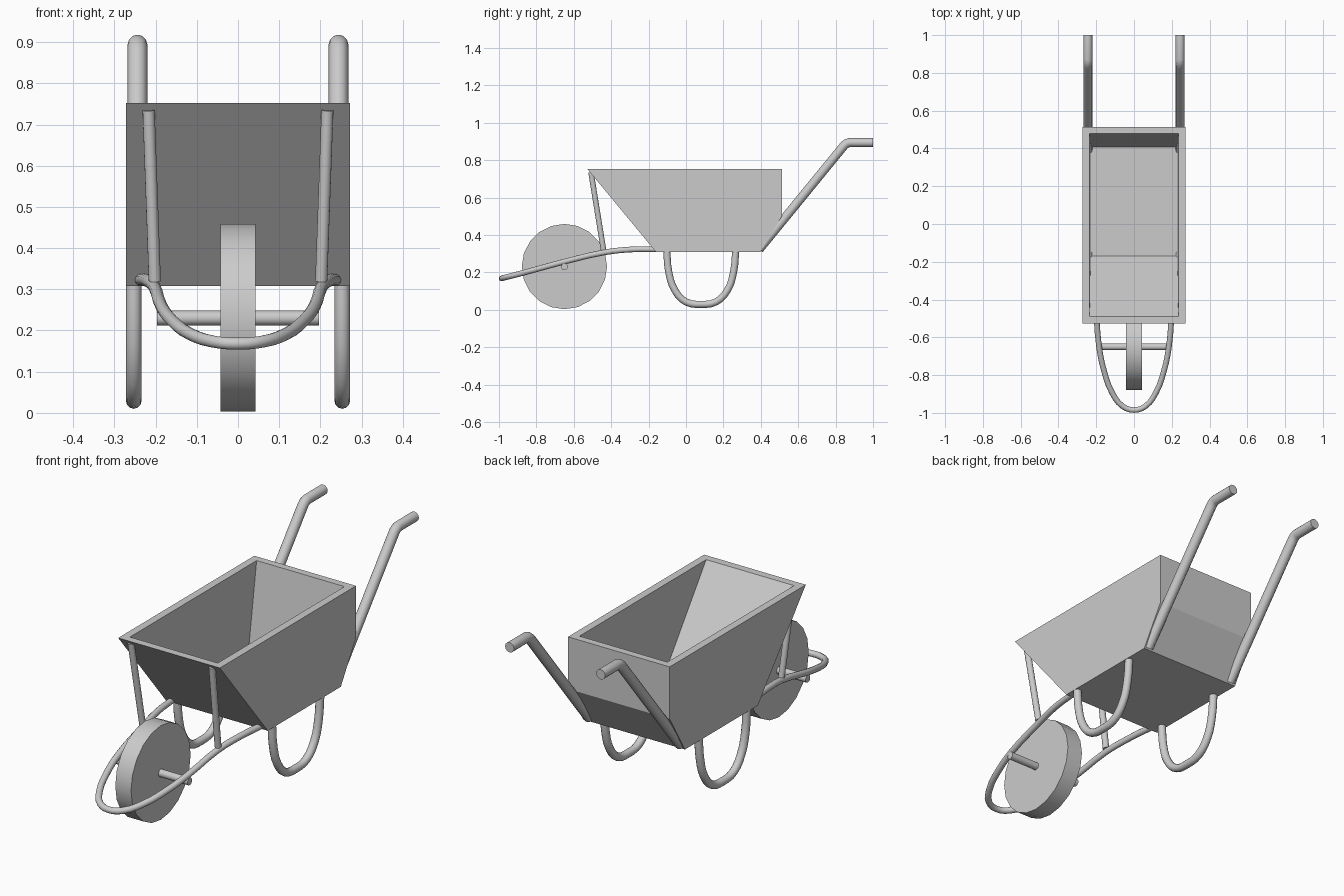
import bpy, bmesh, math
from mathutils import Vector

if "Cube" in bpy.data.objects:
    bpy.data.objects.remove(bpy.data.objects["Cube"])


def link_mesh(name, bm):
    bmesh.ops.recalc_face_normals(bm, faces=bm.faces)
    me = bpy.data.meshes.new(name)
    bm.to_mesh(me)
    bm.free()
    ob = bpy.data.objects.new(name, me)
    bpy.context.collection.objects.link(ob)
    return ob


def activate(ob):
    bpy.ops.object.select_all(action='DESELECT')
    ob.select_set(True)
    bpy.context.view_layer.objects.active = ob


def tube(name, pts, r, curved=True, steps=3):
    """Round capped tube along a path, turned into a smooth mesh."""
    cu = bpy.data.curves.new(name, 'CURVE')
    cu.dimensions = '3D'
    cu.bevel_depth = r
    cu.bevel_resolution = 4
    cu.use_fill_caps = True
    cu.resolution_u = steps
    if curved:
        sp = cu.splines.new('BEZIER')
        sp.bezier_points.add(len(pts) - 1)
        for bp, p in zip(sp.bezier_points, pts):
            bp.co = p
            bp.handle_left_type = bp.handle_right_type = 'AUTO'
    else:
        sp = cu.splines.new('POLY')
        sp.points.add(len(pts) - 1)
        for sp_pt, p in zip(sp.points, pts):
            sp_pt.co = (*p, 1)
    ob = bpy.data.objects.new(name, cu)
    bpy.context.collection.objects.link(ob)
    activate(ob)
    bpy.ops.object.convert(target='MESH')
    bpy.ops.object.shade_smooth_by_angle(angle=math.radians(40))
    return ob


def drum(name, r, half, sides, y, z):
    """Cylinder lying along x."""
    bpy.ops.mesh.primitive_cylinder_add(vertices=sides, radius=r, depth=2 * half,
                                        location=(0, y, z), rotation=(0, math.pi / 2, 0))
    ob = bpy.context.object
    ob.name = name
    bpy.ops.object.shade_smooth_by_angle(angle=math.radians(30))
    return ob


# Tub: side profile swept across x, hollow inside with a flat rim
bm = bmesh.new()
W, WI, WF = 0.272, 0.235, 0.23
profile = [(-0.527, 0.752), (-0.16, 0.308), (0.397, 0.308), (0.513, 0.50), (0.513, 0.752)]
left, right = [[bm.verts.new((s * W, y, z)) for y, z in profile] for s in (-1, 1)]
bm.faces.new(left)
bm.faces.new(right)
for i in range(4):
    bm.faces.new((left[i], left[i + 1], right[i + 1], right[i]))


def ring(w, y0, y1, z):
    return [bm.verts.new(p) for p in ((-w, y0, z), (w, y0, z), (w, y1, z), (-w, y1, z))]


outer = [left[0], right[0], right[4], left[4]]
inner = ring(WI, -0.49, 0.478, 0.752)
floor = ring(WF, -0.17, 0.407, 0.33)
for a, b in ((outer, inner), (inner, floor)):
    for i in range(4):
        j = (i + 1) % 4
        bm.faces.new((a[i], a[j], b[j], b[i]))
bm.faces.new(floor)
link_mesh("tub", bm)

# Wheel and axle
drum("wheel", 0.228, 0.042, 20, -0.65, 0.231)
drum("axle", 0.018, 0.197, 16, -0.65, 0.23)

# Front guard loop running around the wheel
half = [(0.237, -0.15, 0.323), (0.222, -0.30, 0.322), (0.203, -0.44, 0.306),
        (0.185, -0.65, 0.257), (0.158, -0.78, 0.222), (0.115, -0.895, 0.191),
        (0.06, -0.965, 0.173)]
loop = half + [(0, -0.985, 0.168)] + [(-x, y, z) for x, y, z in reversed(half)]
tube("guard_loop", loop, 0.015)

# Handles, legs and front struts on both sides
for s, side in ((1, "right"), (-1, "left")):
    tube(f"{side}_handle",
         [(s * 0.244, y, z) for y, z in ((0.391, 0.323), (0.835, 0.866), (0.845, 0.878),
                                         (0.857, 0.888), (0.873, 0.894), (1.0, 0.894))],
         0.024, curved=False)
    tube(f"{side}_leg",
         [(s * 0.253, y, z) for y, z in ((-0.103, 0.315), (-0.092, 0.20), (-0.06, 0.105),
                                         (0.0, 0.042), (0.08, 0.029), (0.16, 0.042),
                                         (0.222, 0.105), (0.254, 0.20), (0.266, 0.315))],
         0.019)
    tube(f"{side}_strut", [(s * 0.217, -0.508, 0.735), (s * 0.202, -0.441, 0.32)],
         0.015, curved=False)
